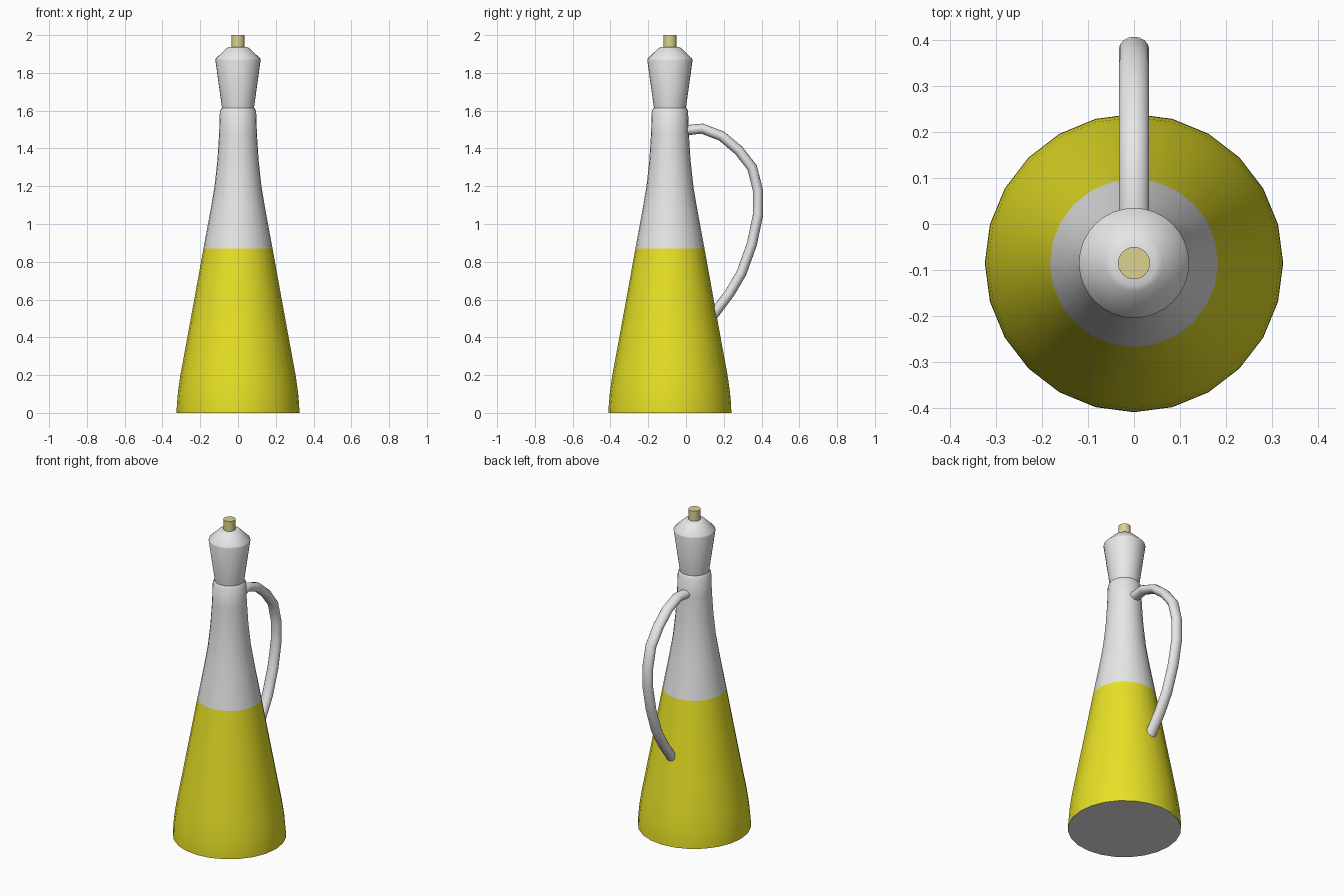
import bpy, bmesh, math
from mathutils import Vector

if "Cube" in bpy.data.objects:
    bpy.data.objects.remove(bpy.data.objects["Cube"])

AXIS_Y = -0.085  # bottle axis, offset to make room for the handle


def material(name, rgb):
    m = bpy.data.materials.new(name)
    m.diffuse_color = (*rgb, 1.0)
    m.use_nodes = True
    m.node_tree.nodes["Principled BSDF"].inputs["Base Color"].default_value = m.diffuse_color
    return m


GREY = material("light_grey", (0.80, 0.80, 0.80))
OIL = material("oil_yellow", (0.85, 0.80, 0.02))
CORK = material("pale_cork", (0.72, 0.65, 0.27))


def loft(name, rings, mats, angle=35, rule=None):
    """Skin closed rings of points, cap both ends, shade smooth by angle."""
    bm = bmesh.new()
    loops = [[bm.verts.new(p) for p in ring] for ring in rings]
    n = len(loops[0])
    for a, b in zip(loops, loops[1:]):
        for i in range(n):
            j = (i + 1) % n
            bm.faces.new((a[i], a[j], b[j], b[i]))
    bm.faces.new(loops[0][::-1])
    bm.faces.new(loops[-1])
    bmesh.ops.recalc_face_normals(bm, faces=bm.faces)
    if rule:
        for f in bm.faces:
            f.material_index = rule(f)
    me = bpy.data.meshes.new(name)
    bm.to_mesh(me)
    bm.free()
    for m in mats:
        me.materials.append(m)
    ob = bpy.data.objects.new(name, me)
    bpy.context.collection.objects.link(ob)
    bpy.ops.object.select_all(action='DESELECT')
    ob.select_set(True)
    bpy.context.view_layer.objects.active = ob
    bpy.ops.object.shade_smooth_by_angle(angle=math.radians(angle))
    return ob


def turned(profile, sides):
    """Rings for a lathe profile of (radius, height) pairs."""
    return [[(r * math.cos(2 * math.pi * i / sides),
              AXIS_Y + r * math.sin(2 * math.pi * i / sides), z)
             for i in range(sides)] for r, z in profile]


# Bottle body: yellow oil below the fill line, grey base and neck
FILL = 0.87
bottle = [(0.325, 0), (0.324, 0.04), (0.318, 0.11), (0.305, 0.20), (0.270, 0.39),
          (0.228, 0.62), (0.183, FILL), (0.146, 1.07), (0.124, 1.20), (0.109, 1.34),
          (0.100, 1.48), (0.096, 1.60), (0.086, 1.615)]
loft("bottle", turned(bottle, 24), [GREY, OIL],
     rule=lambda f: int(f.calc_center_median().z < FILL and f.normal.z > -0.5))

# Flared stopper
stopper = [(0.084, 1.61), (0.120, 1.868), (0.118, 1.875), (0.062, 1.930), (0.048, 1.937)]
loft("stopper", turned(stopper, 32), [GREY])

# Pouring tip
loft("pouring_tip", turned([(0.035, 1.925), (0.035, 2.0)], 24), [CORK])

# Handle: oval section swept along a path in the YZ plane
path = [Vector((0, y, z)) for y, z in [
    (-0.01, 1.495), (0.085, 1.505), (0.188, 1.466), (0.278, 1.391), (0.350, 1.299),
    (0.381, 1.177), (0.381, 1.048), (0.349, 0.894), (0.294, 0.741), (0.230, 0.632),
    (0.140, 0.513)]]
rings = []
for k, p in enumerate(path):
    t = (path[min(k + 1, len(path) - 1)] - path[max(k - 1, 0)]).normalized()
    side = Vector((0, -t.z, t.y))
    rings.append([p + Vector((0.033 * math.cos(a), 0, 0)) + side * 0.027 * math.sin(a)
                  for a in (2 * math.pi * i / 16 for i in range(16))])
loft("handle", rings, [GREY], angle=40)
